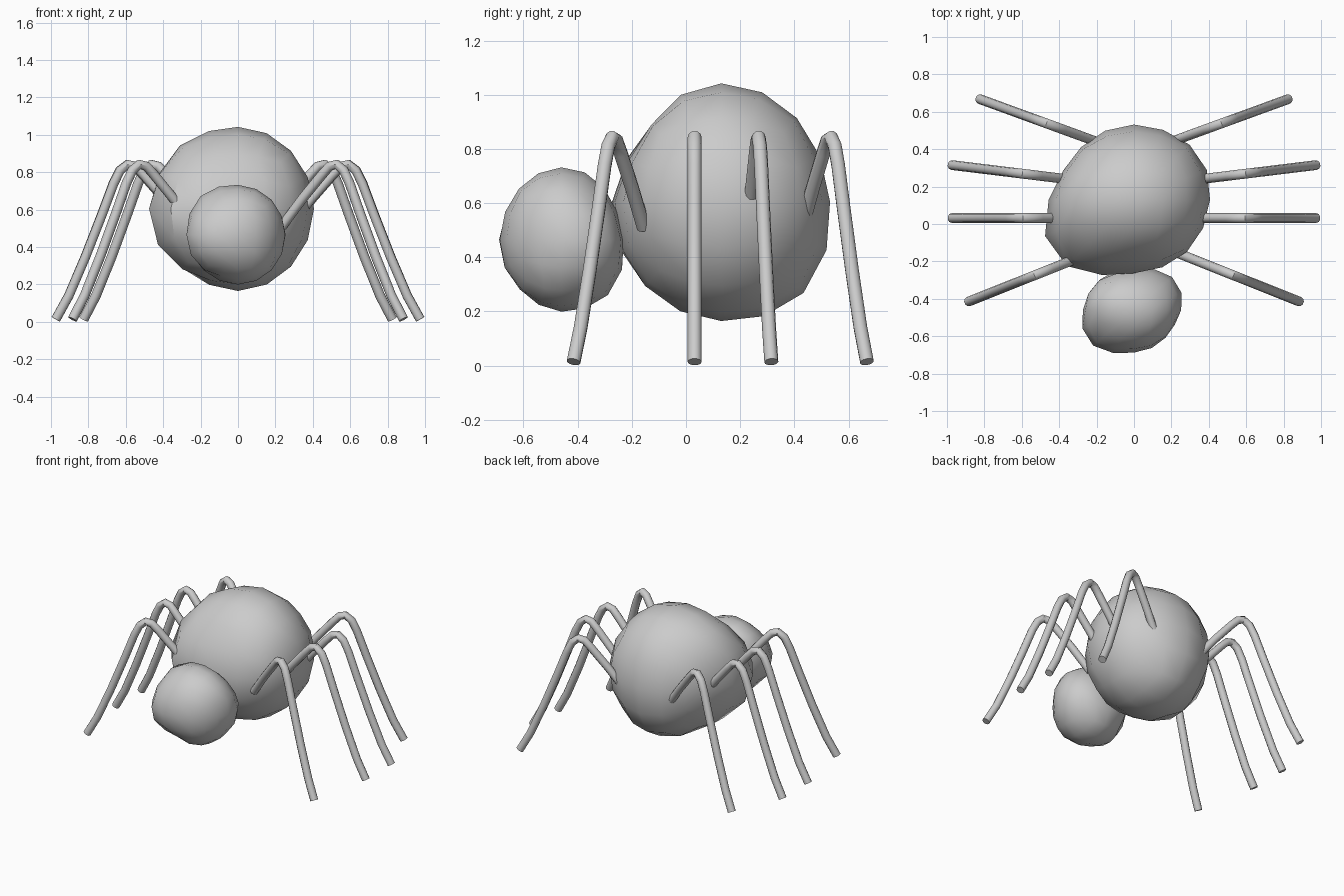
import bpy, bmesh, math
from mathutils import Vector

if "Cube" in bpy.data.objects:
    bpy.data.objects.remove(bpy.data.objects["Cube"])


def smooth(obj):
    bpy.ops.object.select_all(action='DESELECT')
    obj.select_set(True)
    bpy.context.view_layer.objects.active = obj
    if obj.type == 'CURVE':
        bpy.ops.object.convert(target='MESH')
    bpy.ops.object.shade_smooth_by_angle(angle=math.radians(38))


def blob(name, center, radii, bumps):
    """Coarse ball made from a cube, swollen or dented along given directions."""
    bm = bmesh.new()
    bmesh.ops.create_cube(bm, size=2)
    bmesh.ops.subdivide_edges(bm, edges=bm.edges[:], cuts=3, use_grid_fill=True)
    for v in bm.verts:
        d = Vector([math.tan(c * math.pi / 4) for c in v.co]).normalized()
        r = 1.0
        for direction, amount, focus in bumps:
            r += amount * max(0, d.dot(Vector(direction).normalized())) ** focus
        v.co = Vector([c + d[i] * r * radii[i] for i, c in enumerate(center)])
    me = bpy.data.meshes.new(name)
    bm.to_mesh(me)
    bm.free()
    obj = bpy.data.objects.new(name, me)
    bpy.context.collection.objects.link(obj)
    smooth(obj)


# Abdomen and head: lumpy, lopsided balls
blob("body", (0, 0.13, 0.605), (0.4, 0.395, 0.437), [
    ((-0.85, -0.55, -0.1), 0.31, 5),
    ((-0.8, 0, 0.6), 0.09, 8),
    ((0.8, 0.5, 0), 0.06, 8),
    ((0, 0.75, -0.65), 0.09, 6),
    ((0, -0.8, 0.55), -0.09, 8),
])
blob("head", (0, -0.46, 0.465), (0.255, 0.222, 0.265), [
    ((-0.75, -0.65, -0.1), 0.22, 5),
    ((-0.7, 0.3, 0.6), 0.14, 6),
    ((0.75, 0.65, -0.1), 0.13, 8),
    ((0.85, -0.5, 0), -0.08, 8),
    ((0, 0.8, -0.55), 0.1, 6),
    ((-0.35, -0.6, -0.75), -0.08, 14),
])

# Leg profile: distance inward from the foot, height
PROFILE = [(0, 0.014), (0.07, 0.14), (0.16, 0.35), (0.25, 0.58), (0.31, 0.74),
           (0.345, 0.81), (0.385, 0.842), (0.425, 0.832), (0.47, 0.785),
           (0.58, 0.66), (0.66, 0.56), (0.7, 0.51)]


def leg(name, side, foot, root):
    f, r = Vector(foot), Vector(root)
    inward = (r - f).normalized()
    cu = bpy.data.curves.new(name, 'CURVE')
    cu.dimensions = '3D'
    cu.bevel_depth = 0.026
    cu.bevel_resolution = 3
    cu.use_fill_caps = True
    sp = cu.splines.new('POLY')
    sp.points.add(len(PROFILE) - 1)
    for p, (t, z) in zip(sp.points, PROFILE):
        q = f + inward * t
        p.co = (side * q.x, q.y, z, 1)
    obj = bpy.data.objects.new(name, cu)
    bpy.context.collection.objects.link(obj)
    smooth(obj)


# Four bent legs on each side
LEGS = {"front_leg": ((0.885, -0.415), (0.27, -0.17)),
        "front_middle_leg": ((0.974, 0.032), (0.4, 0.032)),
        "back_middle_leg": ((0.974, 0.315), (0.4, 0.245)),
        "back_leg": ((0.825, 0.668), (0.2, 0.44))}
for part, (foot, root) in LEGS.items():
    for side, label in ((1, "right"), (-1, "left")):
        leg(f"{part}_{label}", side, foot, root)
